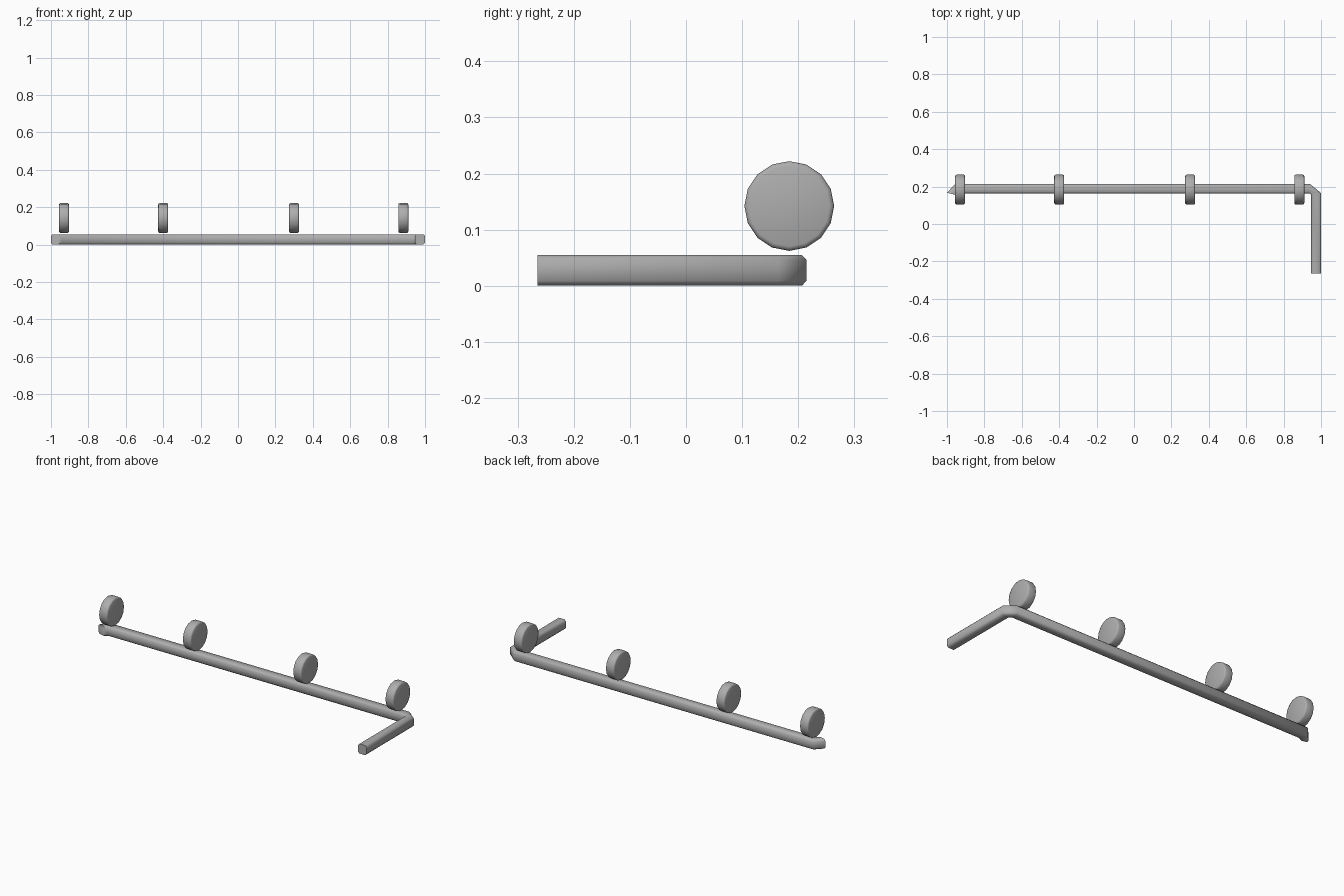
import bpy, bmesh, math
from mathutils import Matrix, Vector

cube = bpy.data.objects.get("Cube")
if cube:
    bpy.data.objects.remove(cube, do_unlink=True)

grey = bpy.data.materials.new("plain grey")
grey.use_nodes = True
colour = (0.42, 0.42, 0.42, 1)
grey.diffuse_color = colour
grey.node_tree.nodes["Principled BSDF"].inputs["Base Color"].default_value = colour


def finish(bm, name):
    bmesh.ops.recalc_face_normals(bm, faces=bm.faces)
    mesh = bpy.data.meshes.new(name)
    bm.to_mesh(mesh)
    bm.free()
    obj = bpy.data.objects.new(name, mesh)
    bpy.context.collection.objects.link(obj)
    mesh.materials.append(grey)
    bpy.ops.object.select_all(action="DESELECT")
    obj.select_set(True)
    bpy.context.view_layer.objects.active = obj
    bpy.ops.object.shade_smooth_by_angle(angle=math.radians(60))
    return obj


# Bent rail: chamfered square section swept between outer and inner edge points
H, CH = 0.055, 0.009
section = [(CH, 0), (H - CH, 0), (H, CH), (H, H - CH),
           (H - CH, H), (CH, H), (0, H - CH), (0, CH)]
stations = [((-1, 0.167), (-0.952, 0.155)),
            ((-0.955, 0.215), (-0.94, 0.163)),
            ((0.94, 0.215), (0.938, 0.163)),
            ((1, 0.165), (0.946, 0.157)),
            ((1, -0.265), (0.946, -0.265))]
bm = bmesh.new()
rings = []
for outer, inner in stations:
    o, i = Vector(outer), Vector(inner)
    rings.append([bm.verts.new((*o.lerp(i, u / H), z)) for u, z in section])
for a, b in zip(rings, rings[1:]):
    for k in range(len(a)):
        n = (k + 1) % len(a)
        bm.faces.new((a[k], a[n], b[n], b[k]))
bm.faces.new(rings[0])
bm.faces.new(rings[-1])
finish(bm, "bent_rail")

# Four rollers hovering just above the rail, axles along x
for number, x in enumerate((-0.93, -0.40, 0.30, 0.884), 1):
    bm = bmesh.new()
    bmesh.ops.create_cone(bm, cap_ends=True, segments=16, radius1=0.08,
                          radius2=0.08, depth=0.053,
                          matrix=Matrix.Rotation(math.pi / 2, 4, "Y"))
    rims = [e for e in bm.edges if abs(e.verts[0].co.x - e.verts[1].co.x) < 0.001]
    bmesh.ops.bevel(bm, geom=rims, offset=0.008, segments=2, profile=0.5,
                    affect="EDGES")
    finish(bm, f"roller_{number}").location = (x, 0.184, 0.142)
